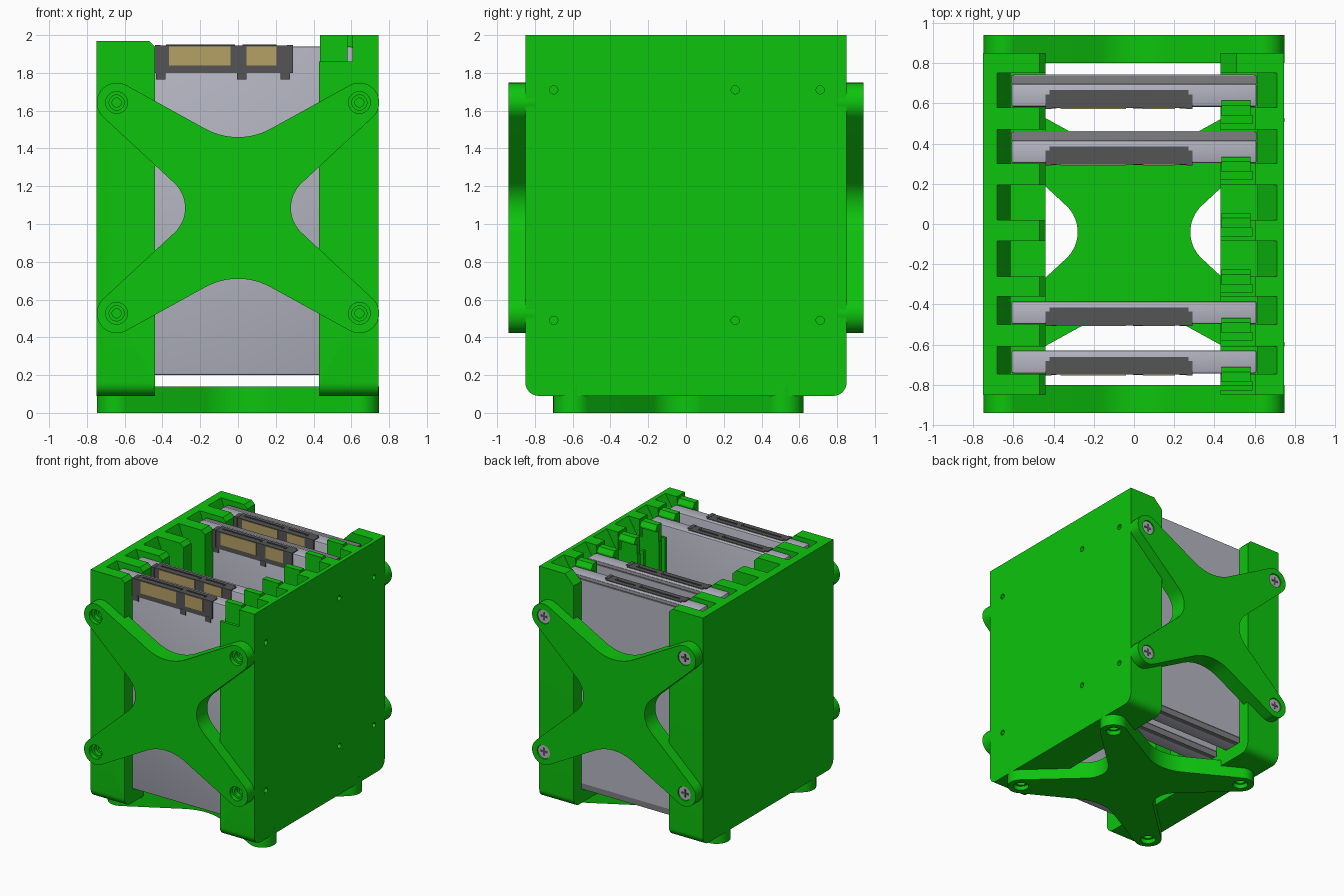
import bpy, bmesh, math
from mathutils import Vector

if "Cube" in bpy.data.objects:
    bpy.data.objects.remove(bpy.data.objects["Cube"])


def material(name, rgb):
    m = bpy.data.materials.new(name)
    m.use_nodes = True
    m.diffuse_color = (*rgb, 1)
    m.node_tree.nodes["Principled BSDF"].inputs["Base Color"].default_value = (*rgb, 1)
    return m


GREEN = material("bright green plastic", (0.004, 0.55, 0.004))
SILVER = material("pale silver", (0.46, 0.46, 0.54))
GREY = material("mid grey", (0.21, 0.21, 0.22))
DARK = material("dark grey plastic", (0.09, 0.09, 0.09))
GOLD = material("gold contacts", (0.46, 0.35, 0.13))


def finish(bm, name, mat=None, smooth=False):
    bmesh.ops.recalc_face_normals(bm, faces=bm.faces[:])
    me = bpy.data.meshes.new(name)
    bm.to_mesh(me)
    bm.free()
    ob = bpy.data.objects.new(name, me)
    bpy.context.collection.objects.link(ob)
    if mat:
        me.materials.append(mat)
    if smooth:
        smooth_edges(ob)
    return ob


def activate(ob):
    bpy.ops.object.select_all(action="DESELECT")
    ob.select_set(True)
    bpy.context.view_layer.objects.active = ob


def smooth_edges(ob):
    activate(ob)
    bpy.ops.object.shade_smooth_by_angle(angle=math.radians(30))


def add_prism(bm, pts, place, lo, hi):
    """Extrude a 2D outline; place(u, v, w) maps it into space."""
    base = [bm.verts.new(place(u, v, lo)) for u, v in pts]
    top = [bm.verts.new(place(u, v, hi)) for u, v in pts]
    bm.faces.new(base)
    bm.faces.new(top[::-1])
    for i in range(len(pts)):
        j = (i + 1) % len(pts)
        bm.faces.new((base[i], base[j], top[j], top[i]))


def add_box(bm, x0, x1, y0, y1, z0, z1):
    add_prism(bm, [(x0, y0), (x1, y0), (x1, y1), (x0, y1)],
              lambda u, v, w: (u, v, w), z0, z1)


def box(name, mat, *size, bevel=0):
    bm = bmesh.new()
    add_box(bm, *size)
    if bevel:
        bmesh.ops.bevel(bm, geom=bm.edges[:], offset=bevel, segments=2,
                        profile=0.5, affect="EDGES")
    return finish(bm, name, mat, smooth=bool(bevel))


def cut(target, bm):
    cutter = finish(bm, "cutter")
    cutter.hide_render = True
    mod = target.modifiers.new("cut", "BOOLEAN")
    mod.operation, mod.solver, mod.object = "DIFFERENCE", "EXACT", cutter
    activate(target)
    bpy.ops.object.modifier_apply(modifier=mod.name)
    bpy.data.objects.remove(cutter)


def arc(cx, cy, r, a0, a1, n):
    return [(cx + r * math.cos(math.radians(a0 + (a1 - a0) * i / n)),
             cy + r * math.sin(math.radians(a0 + (a1 - a0) * i / n)))
            for i in range(n + 1)]


xz = lambda u, v, w: (u, w, v)
yz = lambda u, v, w: (w, u, v)

# Drive bays: start and end along y
BAYS = [(0.58, 0.75), (0.30, 0.47), (0.02, 0.195),
        (-0.26, -0.085), (-0.50, -0.36), (-0.745, -0.61)]


def side_wall(name, inner, outer, top, lead, chamfer):
    """Wall with rounded lower corners, drive slots and sloped lead-ins."""
    s = 1 if outer > 0 else -1
    r = 0.07
    outline = (arc(-0.85 + r, 0.09 + r, r, 180, 270, 8)
               + arc(0.85 - r, 0.09 + r, r, 270, 360, 8)
               + [(0.85, top), (-0.85, top)])
    bm = bmesh.new()
    add_prism(bm, outline, yz, inner, outer)
    wall = finish(bm, name, GREEN)
    # chamfered inner top edge
    e, m = inner - s * 0.02, chamfer + 0.02
    bm = bmesh.new()
    add_prism(bm, [(e, top - m), (e, top + 0.02), (e + s * (m + 0.02), top + 0.02)],
              xz, -1, 1)
    cut(wall, bm)
    # drive slots
    bm = bmesh.new()
    for y0, y1 in BAYS:
        add_prism(bm, [(s * 0.3, 0.2), (s * 0.615, 0.2), (s * 0.615, top - 0.16),
                       (s * lead, top), (s * lead, top + 0.1), (s * 0.3, top + 0.1)],
                  xz, y0, y1)
    cut(wall, bm)
    return wall


right_wall = side_wall("right_wall", -0.44, -0.75, 1.97, 0.68, 0.03)
left_wall = side_wall("left_wall", 0.43, 0.745, 2.0, 0.71, 0.08)

# Lowered inner ribs, spring gaps and outer screw holes on the latch side
bm = bmesh.new()
add_box(bm, 0.4, 0.605, -0.9, 0.75, 1.86, 2.1)
cut(left_wall, bm)
bm = bmesh.new()
for y0, _ in BAYS:
    add_box(bm, 0.4, 0.59, y0 - 0.08, y0 - 0.04, 1.45, 1.9)
cut(left_wall, bm)
bm = bmesh.new()
for y in (-0.70, 0.26, 0.71):
    for z in (0.49, 1.71):
        add_prism(bm, arc(y, z, 0.022, 0, 330, 11), yz, 0.66, 0.8)
cut(left_wall, bm)
for wall in (left_wall, right_wall):
    smooth_edges(wall)

# Latches that hook over the top of each drive
for i, (y, _) in enumerate(BAYS):
    bm = bmesh.new()
    add_prism(bm, [(y - 0.04, 1.8), (y, 1.8), (y, 1.945), (y + 0.033, 1.95),
                   (y + 0.033, 1.965), (y + 0.01, 2.0), (y - 0.04, 2.0)],
              yz, 0.435, 0.58)
    finish(bm, f"latch_{i + 1}", GREEN)

# Cross brace outline: one quarter, mirrored to four arms
PAD = (0.6425, 0.558)
quarter = (arc(0.28 + 0.18, 0, 0.18, 180, 133, 8)
           + arc(*PAD, 0.105, -47, 118, 16)
           + arc(0, 0.375 + 0.36, 0.36, 299, 270, 8))
half = quarter + [(-x, y) for x, y in quarter[-2::-1]]
brace_outline = half + [(x, -y) for x, y in half[-2:0:-1]]
PADS = [(sx * PAD[0], sy * PAD[1]) for sx in (-1, 1) for sy in (-1, 1)]


def brace(name, place):
    bm = bmesh.new()
    add_prism(bm, brace_outline, place, 0, 0.14)
    ob = finish(bm, name, GREEN)
    # countersunk screw holes, stepping down to a narrow bore
    for r, depth in ((0.058, 0.035), (0.04, 0.07), (0.024, 0.12)):
        bm = bmesh.new()
        for u, v in PADS:
            add_prism(bm, arc(u, v, r, 0, 345, 23), place, -0.02, depth)
        cut(ob, bm)
    smooth_edges(ob)


back_place = lambda u, v, w: (u, 0.94 - w, 1.085 + v)
brace("front_brace", lambda u, v, w: (u, w - 0.94, 1.085 + v))
brace("back_brace", back_place)
brace("bottom_brace", lambda u, v, w: (u, v - 0.04, w))

# Clear the brace bores into the walls behind the open holes
for wall in (left_wall, right_wall):
    bm = bmesh.new()
    for u, v in PADS:
        add_prism(bm, arc(u, 1.085 + v, 0.024, 0, 345, 23), xz, -0.88, -0.82)
        add_prism(bm, arc(u, v - 0.04, 0.024, 0, 345, 23),
                  lambda a, b, w: (a, b, w), 0.05, 0.12)
    cut(wall, bm)

# Cross-head screws in the back brace
for i, (u, v) in enumerate(PADS):
    bm = bmesh.new()
    add_prism(bm, arc(u, v, 0.056, 0, 345, 23), back_place, 0.008, 0.05)
    finish(bm, f"screw_{i + 1}", SILVER, smooth=True)
    bm = bmesh.new()
    for a, b in ((0.032, 0.008), (0.008, 0.032)):
        add_prism(bm, [(u - a, v - b), (u + a, v - b), (u + a, v + b), (u - a, v + b)],
                  back_place, 0.005, 0.012)
    finish(bm, f"screw_cross_{i + 1}", DARK)


def drive(n, y, thick):
    """Slim drive with an edge connector; thick ones carry a spacer frame."""
    box(f"drive_{n}_body", SILVER, -0.61, 0.61, y + 0.002, y + 0.117, 0.2, 1.94, bevel=0.012)
    if thick:
        box(f"drive_{n}_spacer", GREY, -0.608, 0.608, y + 0.115, y + 0.157, 0.2, 1.935)
        box(f"drive_{n}_back_plate", SILVER, -0.6, 0.6, y + 0.156, y + 0.162, 0.25, 1.93)
    # connector shell with solder feet and end guides
    bm = bmesh.new()
    add_box(bm, -0.42, 0.27, y - 0.004, y + 0.085, 1.80, 1.945)
    for x in (-0.44, 0.26):
        add_box(bm, x, x + 0.03, y - 0.008, y + 0.065, 1.80, 1.947)
    for x in (-0.41, 0.02, 0.25):
        add_box(bm, x - 0.025, x + 0.025, y - 0.006, y + 0.02, 1.765, 1.81)
    for x0, x1 in ((-0.38, -0.015), (0.025, 0.205)):
        add_box(bm, x0, x1, y + 0.04, y + 0.05, 1.94, 1.95)
        add_box(bm, x1 - 0.012, x1, y + 0.025, y + 0.045, 1.94, 1.95)
    finish(bm, f"drive_{n}_connector", DARK)
    bm = bmesh.new()
    for x0, x1 in ((-0.365, -0.04), (0.045, 0.205)):
        add_box(bm, x0, x1, y - 0.008, y, 1.84, 1.94)
    finish(bm, f"drive_{n}_contacts", GOLD)


for n, (bay, thick) in enumerate(((0, True), (1, True), (4, False), (5, False))):
    drive(n + 1, BAYS[bay][0], thick)
